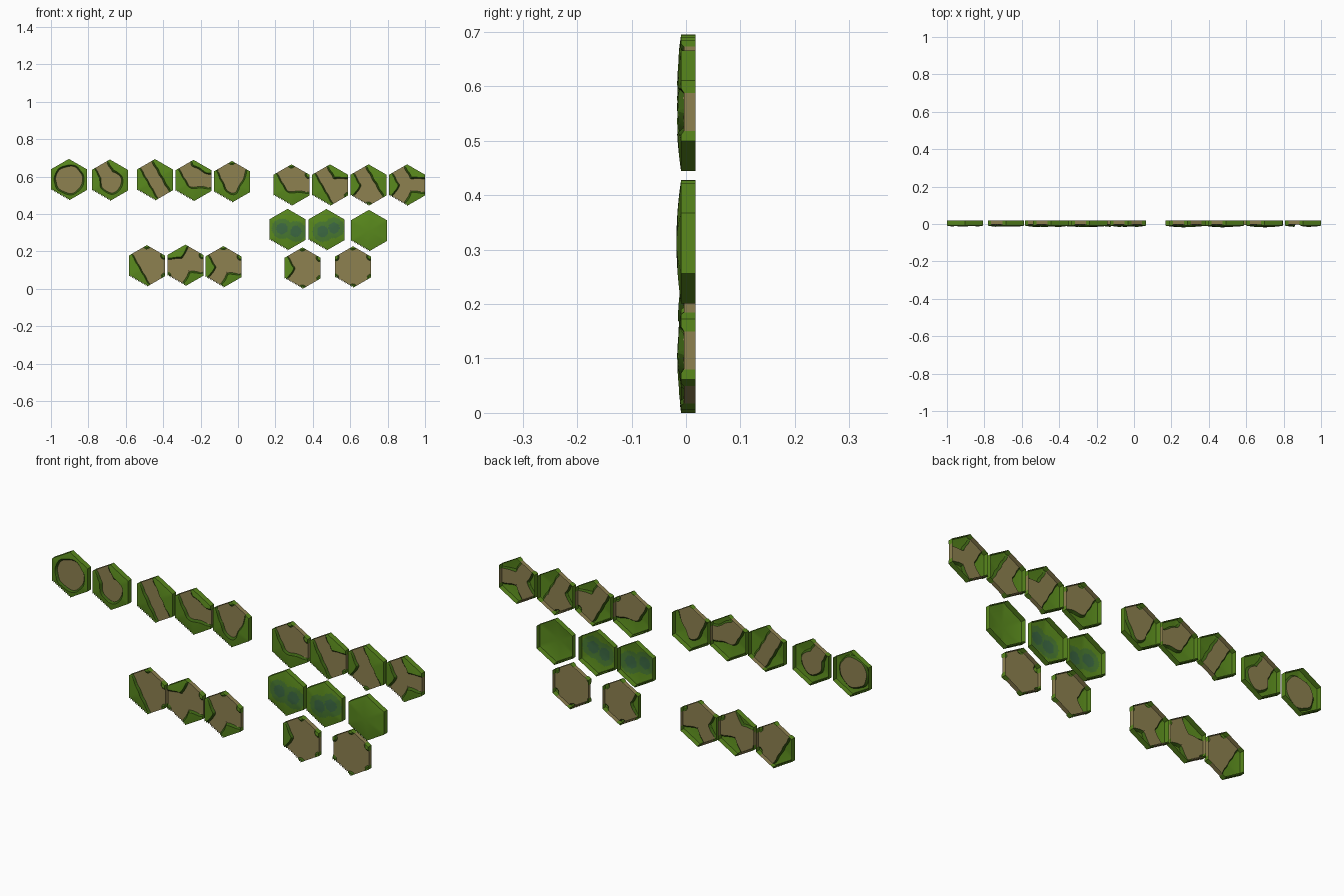
import bpy, bmesh, math
from mathutils import Vector

if "Cube" in bpy.data.objects:
    bpy.data.objects.remove(bpy.data.objects["Cube"])

R, AP = 0.111, 0.111 * math.cos(math.pi / 6)
BACK, RIM, CROWN, PATH_Y = 0.0175, -0.009, -0.0175, -0.004
HALF, NOTCH, SLOPE, N = 0.034, 0.022, 0.008, 12


def polar(r, deg):
    return Vector((r * math.cos(math.radians(deg)), r * math.sin(math.radians(deg))))


# Edge midpoints clockwise from the upper left, and hexagon corners
MIDS = [polar(AP * 1.25, 120 - 60 * i) for i in range(6)]
DIRS = [m.normalized() for m in MIDS]
CORNERS = [polar(R, 30 + 60 * i) for i in range(6)]


def material(name, rgb):
    m = bpy.data.materials.new(name)
    m.diffuse_color = (*rgb, 1)
    m.use_nodes = True
    m.node_tree.nodes["Principled BSDF"].inputs["Base Color"].default_value = m.diffuse_color
    return m


MATS = [material("grass", (0.10, 0.25, 0.012)), material("path", (0.27, 0.22, 0.08)),
        material("bank", (0.04, 0.11, 0.006)), material("damp_grass", (0.065, 0.19, 0.03)),
        material("wet_grass", (0.045, 0.14, 0.055))]


def seg_dist(p, a, b):
    ab = b - a
    t = max(0, min(1, (p - a).dot(ab) / ab.length_squared))
    return (p - a - ab * t).length


def tri_dist(p, a, b, c):
    s = [(v - u).cross(p - u) for u, v in ((a, b), (b, c), (c, a))]
    if all(x >= 0 for x in s) or all(x <= 0 for x in s):
        return -0.01
    return min(seg_dist(p, a, b), seg_dist(p, b, c), seg_dist(p, c, a))


def path_field(p, exits):
    """Signed distance to the sunken path: negative inside."""
    if exits is None:
        return 1.0
    o = Vector((0, 0))
    wobble = 0.002 * math.sin(70 * p.x + 40 * p.y) + 0.0015 * math.sin(95 * p.y - 50 * p.x)
    if not exits:
        return p.length - 0.072 + wobble
    d = min(seg_dist(p, o, MIDS[e]) for e in exits) - HALF
    if len(exits) == 1:
        d = min(d, (p + DIRS[exits[0]] * 0.012).length - 0.055)
    if exits == (0, 2):      # soften the wide bend
        d = min(d, tri_dist(p, o, MIDS[0] * 0.5, MIDS[2] * 0.5) - HALF)
    apex = -MIDS[0].lerp(MIDS[1], 0.5) * 0.25 if exits == (0, 1) else o
    for e in exits:          # neighbouring exits merge, leaving a corner tuft
        f = (e + 1) % 6
        if f in exits:
            d = min(d, tri_dist(p, apex, MIDS[e], MIDS[f]) - HALF)
    notch = NOTCH - min((p - c).length for c in CORNERS)
    return max(d, notch) + wobble


def cut_contour(bm, field, level):
    """Split the mesh along one level of the path field."""
    new = set()
    val = {v: field(v.co) - level for v in bm.verts}
    for e in list(bm.edges):
        a, b = e.verts
        if val[a] * val[b] < 0:
            t = min(0.95, max(0.05, val[a] / (val[a] - val[b])))
            new.add(bmesh.utils.edge_split(e, a, t)[1])
    for f in list(bm.faces):
        hit = [v for v in f.verts if v in new]
        if len(hit) == 2:
            bmesh.utils.face_split(f, hit[0], hit[1])
    bmesh.ops.triangulate(bm, faces=bm.faces[:])


def tile(name, x, z, exits=None, damp=()):
    bm = bmesh.new()
    a, b = CORNERS[0] / N, CORNERS[1] / N
    grid = {}
    for q in range(-N, N + 1):
        for r in range(-N, N + 1):
            if abs(q + r) <= N:
                p = a * q + b * r
                grid[q, r] = bm.verts.new((p.x, 0, p.y))
    for q, r in list(grid):
        for keys in (((q, r), (q + 1, r), (q, r + 1)), ((q + 1, r), (q + 1, r + 1), (q, r + 1))):
            if all(k in grid for k in keys):
                bm.faces.new([grid[k] for k in keys])

    def field(co):
        return path_field(Vector((co.x, co.z)), exits)

    if exits is not None:
        cut_contour(bm, field, 0)
        cut_contour(bm, field, SLOPE)
    val = {v: field(v.co) for v in bm.verts}
    # Colour the path, its bank and the damp patches
    for f in bm.faces:
        m = sum(val[v] for v in f.verts) / len(f.verts)
        f.material_index = 1 if m < 0.0004 else 2 if m < SLOPE * 0.9 else 0
        c = f.calc_center_median()
        for dx, dz in damp:
            d = math.hypot(c.x - dx, c.z - dz)
            f.material_index = max(f.material_index, 4 if d < 0.03 else 3 if d < 0.055 else 0)
    # Domed grass with a sunken path
    for v in bm.verts:
        p = Vector((v.co.x, v.co.z))
        h = min(1, max(p.dot(d) for d in DIRS) / AP)
        top = RIM + (CROWN - RIM) * (1 - h ** 2)
        t = min(1, max(0, val[v] / SLOPE))
        v.co.y = PATH_Y + (top - PATH_Y) * t
    # Outer walls, open at the back
    rim = [e for e in bm.edges if e.is_boundary]
    ext = bmesh.ops.extrude_edge_only(bm, edges=rim)["geom"]
    for g in ext:
        if isinstance(g, bmesh.types.BMVert):
            g.co.y = BACK
    for e in rim:
        faces = sorted(e.link_faces, key=lambda f: abs(f.normal.y))
        front = [f for f in e.link_faces if not all(abs(v.co.y - BACK) < 1e-6 or v in e.verts for v in f.verts)]
        wall = [f for f in e.link_faces if f not in front]
        if front and wall:
            i = front[0].material_index
            wall[0].material_index = 1 if i == 1 else 0
    bmesh.ops.recalc_face_normals(bm, faces=bm.faces[:])
    me = bpy.data.meshes.new(name)
    bm.to_mesh(me)
    bm.free()
    for m in MATS:
        me.materials.append(m)
    ob = bpy.data.objects.new(name, me)
    ob.location = (x, 0, z)
    bpy.context.collection.objects.link(ob)
    ob.select_set(True)
    bpy.context.view_layer.objects.active = ob


# Exits: 0 upper left, 1 upper right, 2 right, 3 lower right, 4 lower left, 5 left
tile("clearing_tile", -0.904, 0.584, ())
tile("dead_end_tile", -0.685, 0.581, (0,))
tile("straight_tile", -0.444, 0.583, (0, 3))
tile("wide_bend_tile", -0.238, 0.579, (0, 2))
tile("sharp_bend_tile", -0.032, 0.573, (0, 1))
for i, ex in enumerate(((0, 1, 2), (0, 2, 3), (0, 3, 4), (0, 2, 4))):
    tile(f"three_way_tile_{i + 1}", 0.286 + 0.206 * i, 0.555, ex)
tile("grass_tile_1", 0.265, 0.317, None, [(-0.03, 0.005), (0.045, -0.01)])
tile("grass_tile_2", 0.473, 0.316, None, [(-0.02, -0.01), (0.04, 0.01)])
tile("grass_tile_3", 0.700, 0.3115)
tile("four_way_tile_1", -0.487, 0.123, (0, 1, 2, 3))
tile("four_way_tile_2", -0.281, 0.126, (1, 2, 4, 5))
tile("four_way_tile_3", -0.078, 0.118, (0, 1, 2, 4))
tile("five_way_tile", 0.345, 0.111, (1, 2, 3, 4, 0))
tile("six_way_tile", 0.615, 0.117, (0, 1, 2, 3, 4, 5))
bpy.ops.object.shade_smooth_by_angle(angle=math.radians(25))
